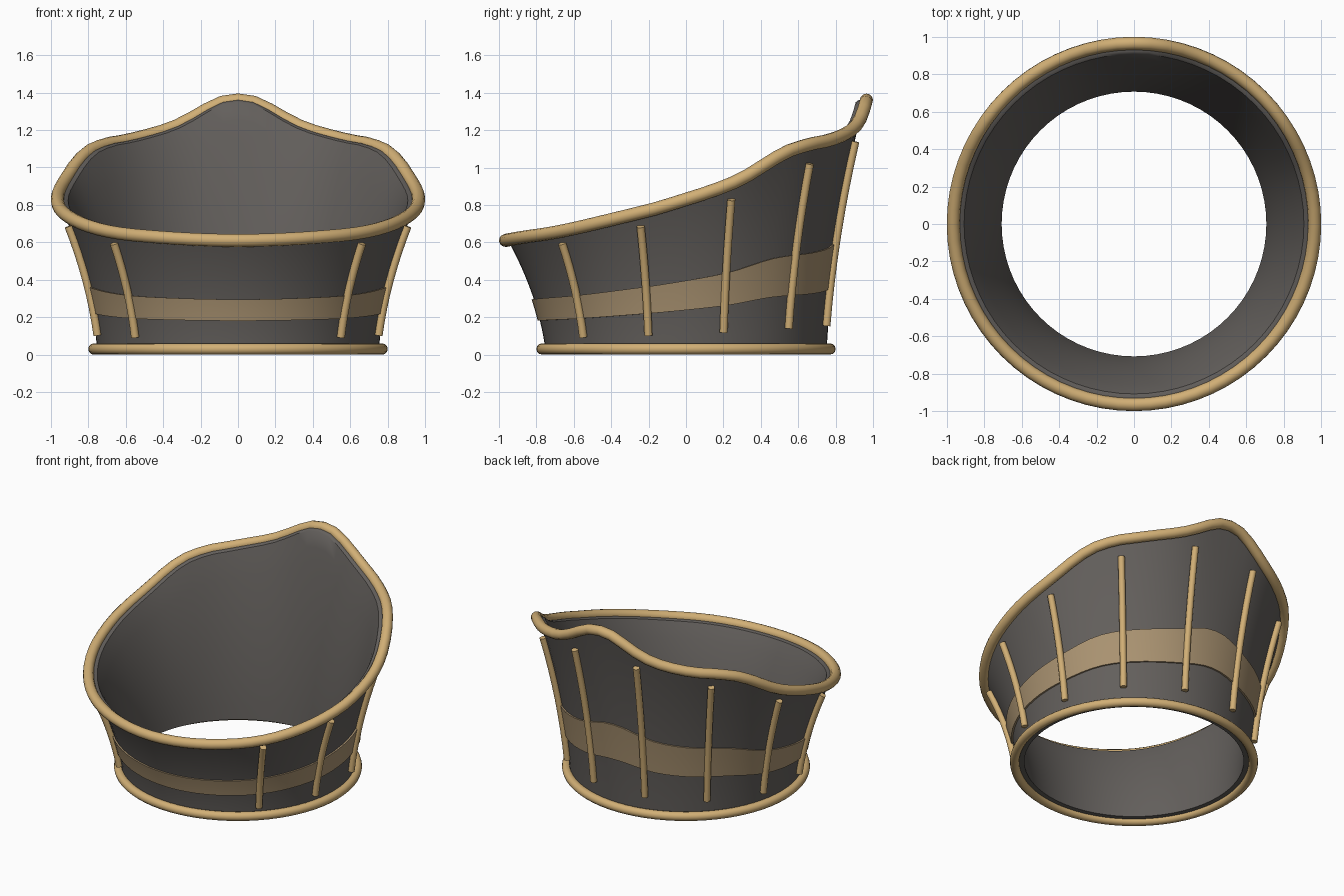
import bpy, bmesh, math
from mathutils import Vector

if "Cube" in bpy.data.objects:
    bpy.data.objects.remove(bpy.data.objects["Cube"])

SEG = 72          # steps around the tub
BASE = 0.03       # height of the lower edge

# Rim height by angle in degrees measured from the back (mirrored left/right)
RIM = [(-6, 1.343), (0, 1.36), (6, 1.343), (12, 1.29), (18, 1.235), (24.5, 1.195), (31, 1.168),
       (38.5, 1.143), (46.5, 1.125), (56, 1.085), (62, 1.035), (72, 0.94), (80, 0.885),
       (90, 0.83), (102, 0.77), (128, 0.675), (146, 0.637), (180, 0.61), (214, 0.637)]


def material(name, rgb):
    m = bpy.data.materials.new(name)
    m.diffuse_color = (*rgb, 1)
    m.use_nodes = True
    m.node_tree.nodes["Principled BSDF"].inputs["Base Color"].default_value = m.diffuse_color
    return m


DARK = material("dark_grey", (0.125, 0.115, 0.107))
GOLD = material("pale_gold", (0.64, 0.43, 0.18))
TAN = material("dull_tan", (0.40, 0.29, 0.165))


def rim_height(a):
    """Smooth interpolation of the rim heights."""
    d = abs((math.degrees(a) + 180) % 360 - 180)
    for i in range(1, len(RIM) - 2):
        (x0, y0), (x1, y1), (x2, y2), (x3, y3) = RIM[i - 1:i + 3]
        if x1 <= d <= x2:
            h = x2 - x1
            u = (d - x1) / h
            m1 = (y2 - y0) / (x2 - x0) * h
            m2 = (y3 - y1) / (x3 - x1) * h
            return ((2*u**3 - 3*u**2 + 1) * y1 + (u**3 - 2*u**2 + u) * m1
                    + (3*u**2 - 2*u**3) * y2 + (u**3 - u**2) * m2)
    return RIM[-2][1]


def wall_radius(t):
    """Flared outer profile, t = 0 at the base and 1 at the rim."""
    return 0.752 + 0.2 * (0.4 * t + 0.6 * t * t)


def point(a, t, offset=0.0):
    r = wall_radius(t) + offset
    return Vector((r * math.sin(a), r * math.cos(a), BASE + t * (rim_height(a) - BASE)))


def shell(name, profile, mat):
    """Sweep a closed profile of (t, radial offset) around the tub."""
    bm = bmesh.new()
    rings = [[bm.verts.new(point(2 * math.pi * i / SEG, t, o)) for t, o in profile]
             for i in range(SEG)]
    n = len(profile)
    for i in range(SEG):
        p, q = rings[i], rings[(i + 1) % SEG]
        for j in range(n):
            k = (j + 1) % n
            bm.faces.new((p[j], p[k], q[k], q[j]))
    bmesh.ops.recalc_face_normals(bm, faces=bm.faces)
    me = bpy.data.meshes.new(name)
    bm.to_mesh(me)
    bm.free()
    me.materials.append(mat)
    ob = bpy.data.objects.new(name, me)
    bpy.context.collection.objects.link(ob)
    bpy.ops.object.select_all(action='DESELECT')
    ob.select_set(True)
    bpy.context.view_layer.objects.active = ob
    bpy.ops.object.shade_smooth_by_angle(angle=math.radians(40))


def tube(name, points, radius, mat, cyclic):
    """Round tube along a path."""
    cu = bpy.data.curves.new(name, 'CURVE')
    cu.dimensions = '3D'
    cu.bevel_depth = radius
    cu.bevel_resolution = 4
    cu.use_fill_caps = not cyclic
    sp = cu.splines.new('POLY')
    sp.points.add(len(points) - 1)
    for p, co in zip(sp.points, points):
        p.co = (*co, 1)
    sp.use_cyclic_u = cyclic
    sp.use_smooth = True
    cu.materials.append(mat)
    bpy.context.collection.objects.link(bpy.data.objects.new(name, cu))


# Tub wall: outer side up, softened inner lip, inner side down
STEPS = 12
outer = [(i / STEPS, 0.0) for i in range(STEPS + 1)]
inner = [(1.0, -0.03), (0.992, -0.042)] + [(i / STEPS, -0.045) for i in range(STEPS - 1, -1, -1)]
shell("tub_wall", outer + inner, DARK)

# Broad band around the wall
levels = [0.26 + 0.197 * i / 5 for i in range(6)]
shell("wall_band", [(t, 0.012) for t in levels] + [(t, -0.01) for t in reversed(levels)], TAN)

# Rolled rim and base ring
angles = [2 * math.pi * i / SEG for i in range(SEG)]
tube("rolled_rim", [(0.965 * math.sin(a), 0.965 * math.cos(a), rim_height(a)) for a in angles],
     0.035, GOLD, True)
tube("base_ring", [(0.77 * math.sin(a), 0.77 * math.cos(a), BASE) for a in angles],
     0.03, GOLD, True)

# Upright ribs, evenly spaced except for the open front
for side, label in ((1, "right"), (-1, "left")):
    for n, deg in enumerate((15, 45, 75, 105, 135), 1):
        a = side * math.radians(deg)
        tube(f"rib_{label}_{n}", [point(a, 0.1 + 0.1 * i, 0.016) for i in range(9)],
             0.022, GOLD, False)
